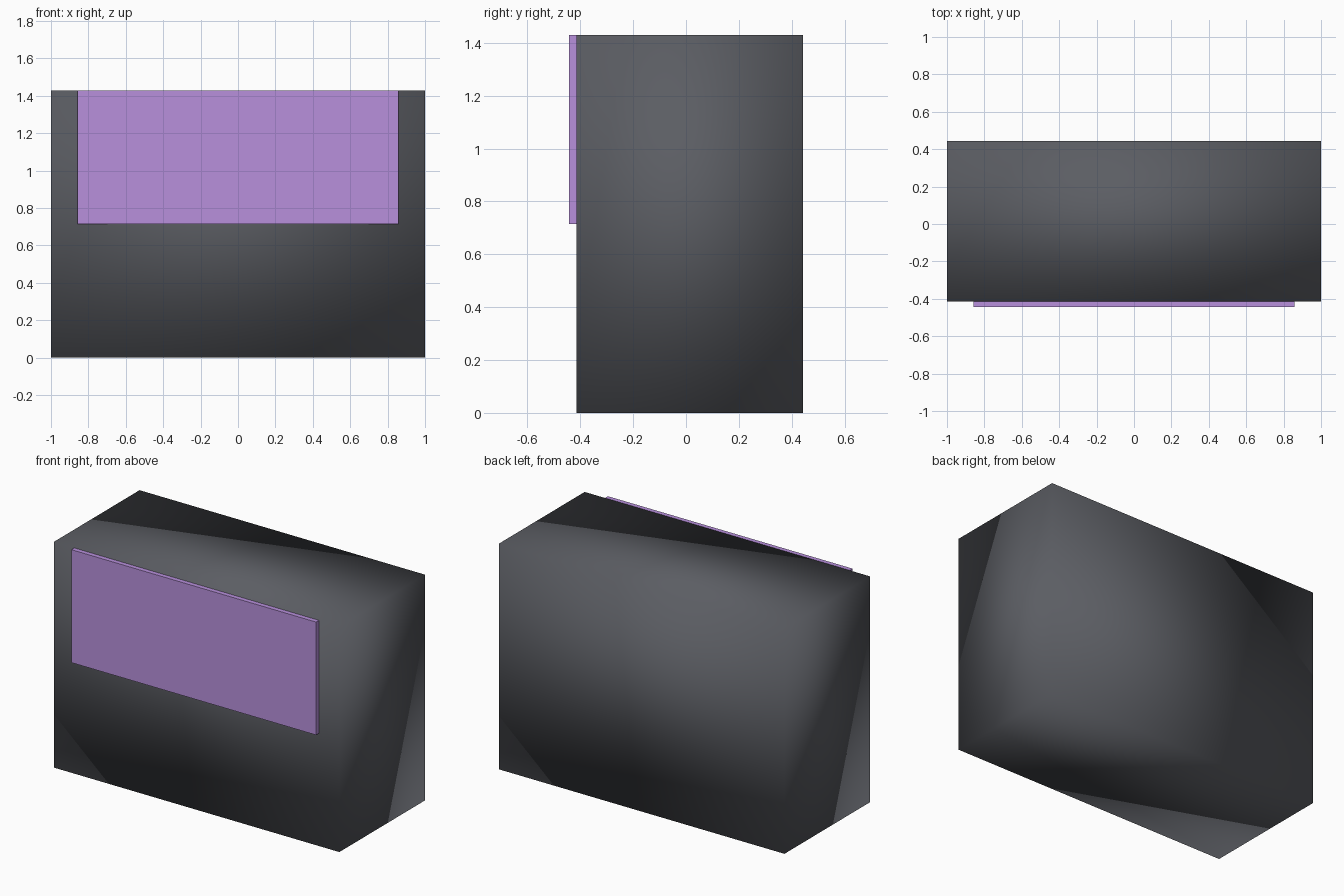
import bpy

if "Cube" in bpy.data.objects:
    bpy.data.objects.remove(bpy.data.objects["Cube"])


def material(name, color):
    mat = bpy.data.materials.new(name)
    mat.diffuse_color = color
    mat.use_nodes = True
    mat.node_tree.nodes["Principled BSDF"].inputs["Base Color"].default_value = mat.diffuse_color
    return mat


def box(name, lo, hi, mat, smooth=False):
    centre = [(a + b) / 2 for a, b in zip(lo, hi)]
    bpy.ops.mesh.primitive_cube_add(size=1, location=centre)
    ob = bpy.context.object
    ob.name = name
    ob.scale = [b - a for a, b in zip(lo, hi)]
    bpy.ops.object.transform_apply(location=False, rotation=False, scale=True)
    ob.data.materials.append(mat)
    if smooth:
        bpy.ops.object.shade_smooth()
    return ob


dark = material("dark_grey", (0.105, 0.11, 0.125, 1))
purple = material("purple", (0.48, 0.28, 0.72, 1))

# Main block, smooth across all its corners
box("body", (-1, -0.414, 0), (1, 0.443, 1.429), dark, smooth=True)

# Flat panel on the upper half of the front
box("front_panel", (-0.857, -0.443, 0.714), (0.857, -0.414, 1.429), purple)
